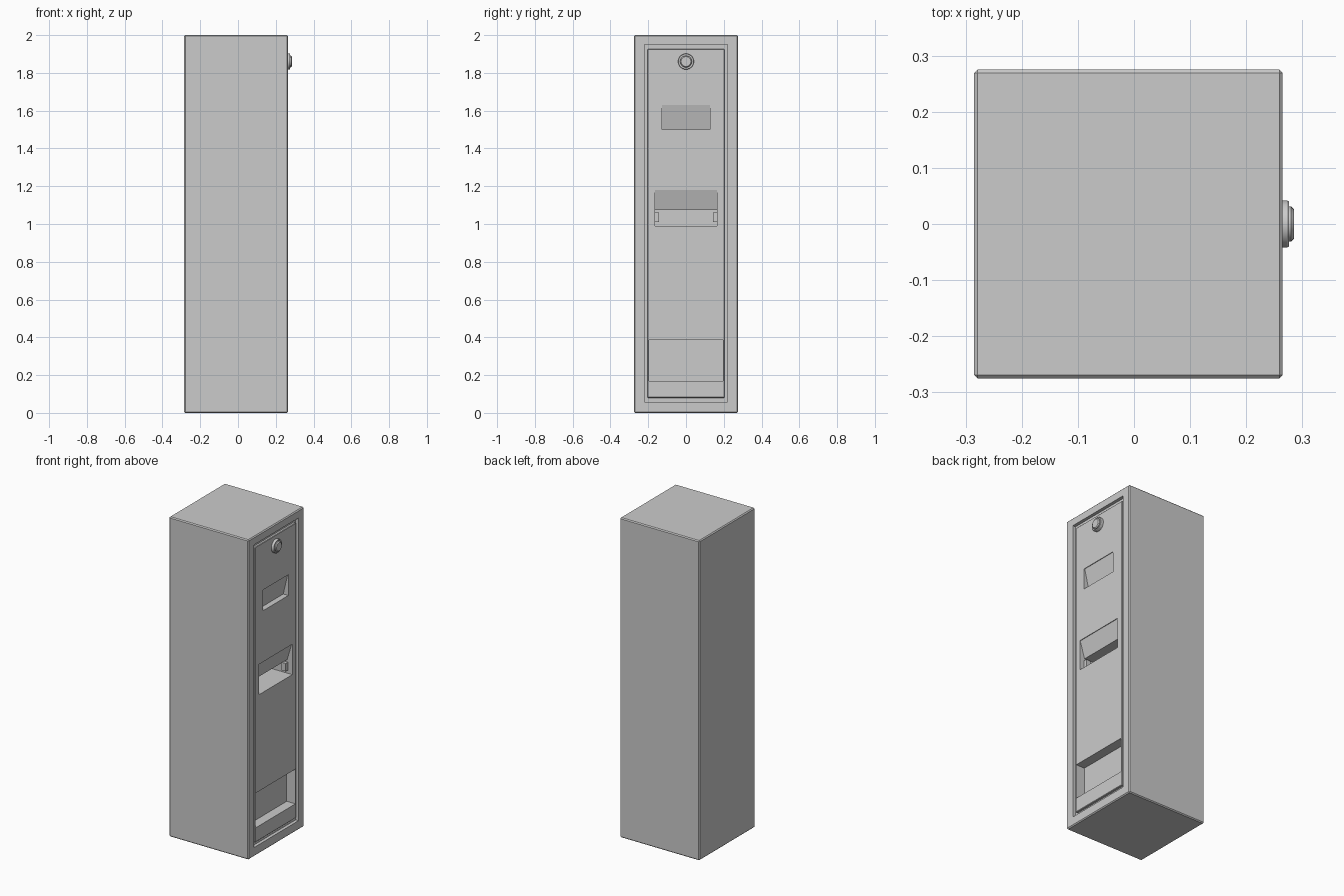
import bpy, bmesh, math

if "Cube" in bpy.data.objects:
    bpy.data.objects.remove(bpy.data.objects["Cube"])

FRONT = 0.265   # x of the cabinet face carrying the door
DOOR = 0.26     # x of the door face


def make_object(name, bm):
    bmesh.ops.recalc_face_normals(bm, faces=bm.faces)
    mesh = bpy.data.meshes.new(name)
    bm.to_mesh(mesh)
    bm.free()
    ob = bpy.data.objects.new(name, mesh)
    bpy.context.collection.objects.link(ob)
    return ob


def prism(name, profile, y0, y1, bevel=0.0):
    """Extrude an x,z profile along y."""
    bm = bmesh.new()
    face = bm.faces.new([bm.verts.new((x, y0, z)) for x, z in profile])
    new = bmesh.ops.extrude_face_region(bm, geom=[face])["geom"]
    bmesh.ops.translate(bm, vec=(0, y1 - y0, 0),
                        verts=[v for v in new if isinstance(v, bmesh.types.BMVert)])
    bmesh.ops.recalc_face_normals(bm, faces=bm.faces)
    if bevel:
        bmesh.ops.bevel(bm, geom=bm.edges[:], offset=bevel, segments=1,
                        profile=0.5, affect='EDGES')
    return make_object(name, bm)


def box(name, x, y, z, bevel=0.0):
    return prism(name, [(x[0], z[0]), (x[1], z[0]), (x[1], z[1]), (x[0], z[1])],
                 y[0], y[1], bevel)


def cut(target, cutter):
    mod = target.modifiers.new(cutter.name, 'BOOLEAN')
    mod.operation = 'DIFFERENCE'
    mod.solver = 'EXACT'
    mod.object = cutter
    bpy.context.view_layer.objects.active = target
    bpy.ops.object.modifier_apply(modifier=mod.name)


def lathe(name, profile, z, steps=32):
    """Revolve (radius, x) points around an axis along x."""
    bm = bmesh.new()
    rings = []
    for r, x in profile:
        rings.append([bm.verts.new((x, r * math.cos(a), z + r * math.sin(a)))
                      for a in (2 * math.pi * i / steps for i in range(steps))])
    for a, b in zip(rings, rings[1:]):
        for i in range(steps):
            j = (i + 1) % steps
            bm.faces.new((a[i], a[j], b[j], b[i]))
    bm.faces.new(rings[0])
    bm.faces.new(rings[-1])
    ob = make_object(name, bm)
    bpy.context.view_layer.objects.active = ob
    ob.select_set(True)
    bpy.ops.object.shade_smooth_by_angle(angle=math.radians(30))
    ob.select_set(False)
    return ob


# Cabinet with a shallow pocket, and the door that sits in it
cabinet = box("cabinet", (-0.285, FRONT), (-0.275, 0.275), (0, 2), 0.006)
pocket = box("pocket_cutter", (0.245, 0.3), (-0.22, 0.22), (0.057, 1.95))
cut(cabinet, pocket)
door = box("door", (0.24, DOOR), (-0.203, 0.203), (0.08, 1.926), 0.003)

# Openings: tilted display window, tilted flap over a slot, tray bay
out = 0.3
window = prism("window_cutter", [(out, 1.63), (DOOR - 0.004, 1.63),
                                 (DOOR - 0.035, 1.50), (out, 1.50)], -0.126, 0.126)
slot = prism("slot_cutter", [(out, 1.18), (DOOR - 0.004, 1.18), (DOOR - 0.035, 1.075),
                             (DOOR - 0.15, 1.075), (DOOR - 0.15, 0.99), (out, 0.99)],
             -0.165, 0.165)
bay = box("bay_cutter", (DOOR - 0.06, out), (-0.196, 0.196), (0.17, 0.387))
for cutter in (window, slot, bay):
    for target in (cabinet, door):
        cut(target, cutter)
for cutter in (pocket, window, slot, bay):
    bpy.data.objects.remove(cutter)

# Small brackets either side of the slot
for side, name in ((-1, "left_bracket"), (1, "right_bracket")):
    y = sorted((side * 0.143, side * 0.167))
    box(name, (DOOR - 0.06, DOOR - 0.03), y, (1.01, 1.06))

# Round button with its collar
lathe("button_collar", [(0.042, 0.25), (0.042, 0.273), (0.040, 0.276), (0.033, 0.276),
                        (0.033, 0.27)], 1.86)
lathe("button", [(0.031, 0.262), (0.031, 0.280), (0.026, 0.285)], 1.86)
